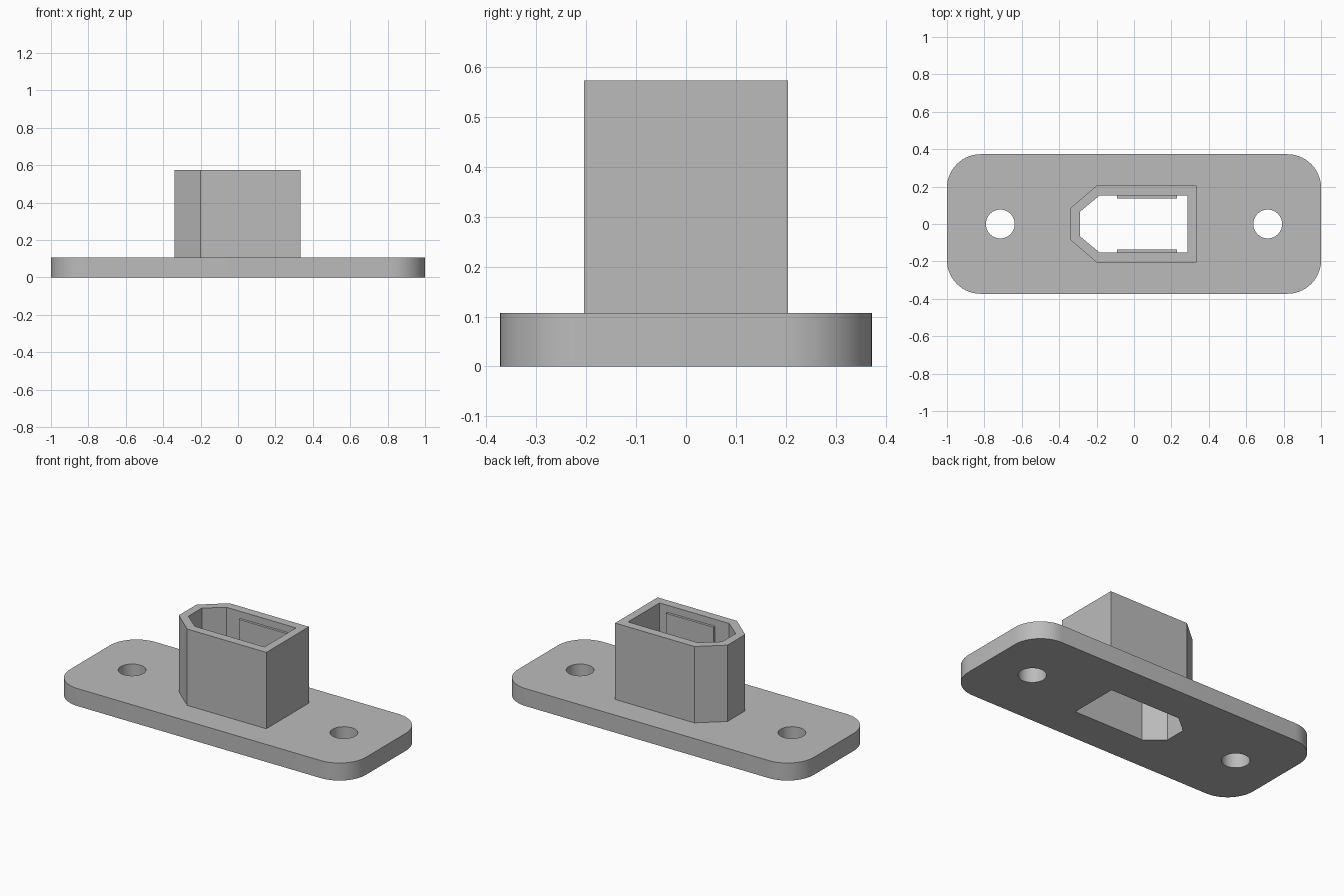
import bpy, bmesh
from math import sin, cos, pi, radians

if "Cube" in bpy.data.objects:
    bpy.data.objects.remove(bpy.data.objects["Cube"], do_unlink=True)

grey = bpy.data.materials.new("plain grey")
grey.use_nodes = True
grey.diffuse_color = (0.5, 0.5, 0.5, 1)
grey.node_tree.nodes["Principled BSDF"].inputs["Base Color"].default_value = (0.5, 0.5, 0.5, 1)

PLATE_TOP, POST_TOP = 0.107, 0.573


def arc(cx, cy, r, start, sweep, steps):
    """Points along an arc, angles in radians."""
    return [(cx + r * cos(start + sweep * i / steps),
             cy + r * sin(start + sweep * i / steps)) for i in range(steps + 1)]


def circle(cx, r, n=48):
    return arc(cx, 0, r, 0, 2 * pi, n)[:-1]


def rounded_rectangle(hx, hy, r):
    corners = [(1, 1), (-1, 1), (-1, -1), (1, -1)]
    return [p for i, (sx, sy) in enumerate(corners)
            for p in arc(sx * (hx - r), sy * (hy - r), r, i * pi / 2, pi / 2, 14)]


def plug_outline(tip, shoulder, back, half, nose):
    """Rectangle with two chamfered corners on the -x end."""
    upper = [(back, half), (shoulder, half), (tip, nose)]
    return upper + [(x, -y) for x, y in reversed(upper)]


def extrude(name, loops, z0, z1):
    """Fill the first loop minus the other loops and extrude from z0 to z1."""
    curve = bpy.data.curves.new(name, 'CURVE')
    curve.dimensions = '2D'
    curve.fill_mode = 'BOTH'
    curve.extrude = (z1 - z0) / 2
    for pts in loops:
        s = curve.splines.new('POLY')
        s.points.add(len(pts) - 1)
        for p, (x, y) in zip(s.points, pts):
            p.co = (x, y, 0, 1)
        s.use_cyclic_u = True
    obj = bpy.data.objects.new(name, curve)
    bpy.context.collection.objects.link(obj)
    bpy.ops.object.select_all(action='DESELECT')
    obj.select_set(True)
    bpy.context.view_layer.objects.active = obj
    bpy.ops.object.convert(target='MESH')
    obj = bpy.context.object
    obj.name = name
    bm = bmesh.new()
    bm.from_mesh(obj.data)
    bmesh.ops.remove_doubles(bm, verts=bm.verts, dist=0.0005)
    bmesh.ops.recalc_face_normals(bm, faces=bm.faces)
    bmesh.ops.translate(bm, verts=bm.verts, vec=(0, 0, (z0 + z1) / 2))
    bm.to_mesh(obj.data)
    bm.free()
    obj.data.materials.clear()
    obj.data.materials.append(grey)
    bpy.ops.object.shade_smooth_by_angle(angle=radians(30))
    return obj


socket = plug_outline(-0.29, -0.185, 0.285, 0.152, 0.065)

# Mounting plate with two screw holes and the socket opening
extrude("mounting_plate",
        [rounded_rectangle(1, 0.373, 0.18), circle(-0.715, 0.077), circle(0.715, 0.077), socket],
        0, PLATE_TOP)

# Hollow connector housing
extrude("connector_housing",
        [plug_outline(-0.34, -0.2, 0.335, 0.205, 0.085), socket],
        PLATE_TOP, POST_TOP)

# Retaining ribs on both long inner walls
for side, name in ((1, "back_rib"), (-1, "front_rib")):
    ys = sorted((side * 0.137, side * 0.155))
    extrude(name, [[(-0.09, ys[0]), (0.23, ys[0]), (0.23, ys[1]), (-0.09, ys[1])]], 0.27, 0.53)
